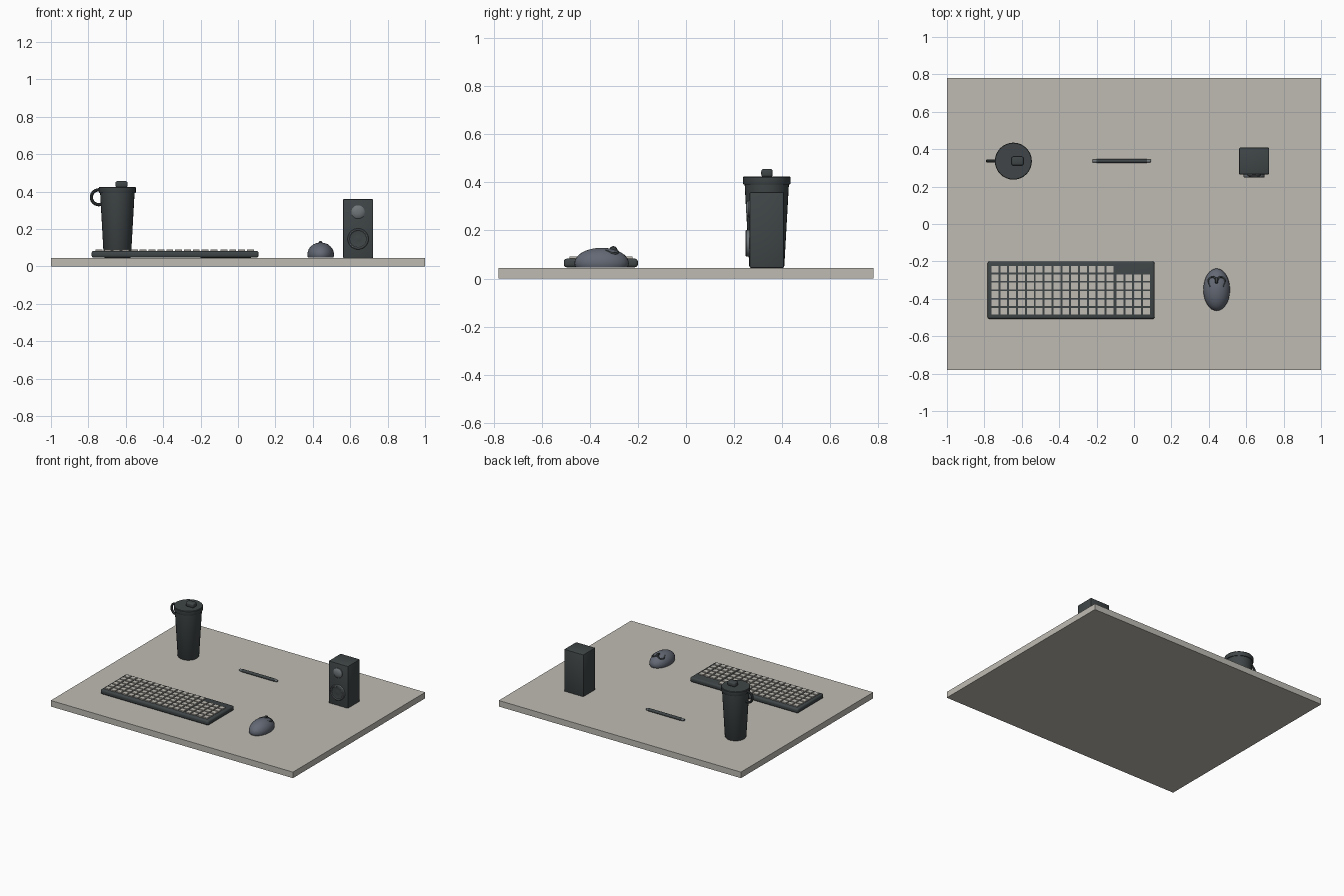
import bpy, bmesh, math
from mathutils import Matrix, Vector

cube = bpy.data.objects.get("Cube")
if cube:
    bpy.data.objects.remove(cube, do_unlink=True)


def material(name, r, g, b):
    m = bpy.data.materials.new(name)
    m.use_nodes = True
    m.diffuse_color = (r, g, b, 1)
    m.node_tree.nodes["Principled BSDF"].inputs["Base Color"].default_value = (r, g, b, 1)
    return m


STONE = material("warm_grey", 0.52, 0.50, 0.45)
DARK = material("charcoal", 0.05, 0.06, 0.063)
BLUE = material("slate_blue", 0.125, 0.14, 0.175)
STEEL = material("mid_grey", 0.16, 0.18, 0.19)
DESK = 0.045


def finish(bm, name, mat, smooth=True):
    bmesh.ops.recalc_face_normals(bm, faces=bm.faces[:])
    mesh = bpy.data.meshes.new(name)
    bm.to_mesh(mesh)
    bm.free()
    obj = bpy.data.objects.new(name, mesh)
    bpy.context.collection.objects.link(obj)
    obj.data.materials.append(mat)
    if smooth:
        bpy.ops.object.select_all(action="DESELECT")
        bpy.context.view_layer.objects.active = obj
        obj.select_set(True)
        bpy.ops.object.shade_smooth_by_angle(angle=math.radians(35))
    return obj


def add_box(bm, lo, hi):
    lo, hi = Vector(lo), Vector(hi)
    size = Matrix.Diagonal((*(hi - lo), 1))
    bmesh.ops.create_cube(bm, size=1, matrix=Matrix.Translation((lo + hi) / 2) @ size)


def box(name, lo, hi, mat, bevel=0, segments=3):
    bm = bmesh.new()
    add_box(bm, lo, hi)
    if bevel:
        bmesh.ops.bevel(bm, geom=bm.edges[:], offset=bevel, segments=segments,
                        profile=0.5, affect="EDGES")
    return finish(bm, name, mat, bevel > 0)


def lathe(name, profile, centre, mat, axis="Z", sides=32):
    """Spin (radius, height) points, then turn the axis to the named direction."""
    turn = {"Z": Matrix(), "X": Matrix.Rotation(math.pi / 2, 4, "Y"),
            "-Y": Matrix.Rotation(math.pi / 2, 4, "X")}[axis]
    bm = bmesh.new()
    rings = []
    for r, h in profile:
        rings.append([bm.verts.new((r * math.cos(i * math.tau / sides),
                                    r * math.sin(i * math.tau / sides), h))
                      for i in range(sides)])
    for a, b in zip(rings, rings[1:]):
        for i in range(sides):
            j = (i + 1) % sides
            bm.faces.new((a[i], a[j], b[j], b[i]))
    bm.faces.new(rings[0])
    bm.faces.new(rings[-1])
    bm.transform(Matrix.Translation(centre) @ turn)
    return finish(bm, name, mat)


# Desk top
box("desk_top", (-1, -0.78, 0), (1, 0.78, DESK), STONE)

# Travel cup with lid, sip cap and ring handle
cup = Vector((-0.645, 0.336, 0))
lathe("cup_body", [(0.068, DESK), (0.073, 0.052), (0.092, 0.392)], cup, DARK)
lathe("cup_lid", [(0.097, 0.392), (0.099, 0.396), (0.099, 0.421), (0.096, 0.425)], cup, DARK)
box("cup_sip_cap", (-0.655, 0.313, 0.422), (-0.59, 0.36, 0.456), DARK, 0.01)
bpy.ops.mesh.primitive_torus_add(major_radius=0.04, minor_radius=0.0085, major_segments=28,
                                 minor_segments=10, location=(-0.744, 0.336, 0.37),
                                 rotation=(math.pi / 2, 0, 0))
handle = bpy.context.object
handle.name = "cup_handle"
handle.data.materials.append(DARK)
bpy.ops.object.shade_smooth_by_angle()

# Keyboard case and keys
box("keyboard_case", (-0.783, -0.508, DESK + 0.002), (0.11, -0.2, 0.083), DARK, 0.012)
bm = bmesh.new()
PITCH_X, PITCH_Y = 0.0473, 0.0453


def key_block(x0, columns, rows):
    for c in range(columns):
        for r in range(rows):
            x, y = x0 + c * PITCH_X, -0.485 + r * PITCH_Y
            add_box(bm, (x, y, 0.078), (x + 0.037, y + 0.035, 0.091))


key_block(-0.762, 14, 6)
key_block(-0.094, 4, 5)
finish(bm, "keyboard_keys", STONE, False)

# Mouse: half ellipsoid shell with a flat underside
mc = Vector((0.442, -0.351, 0.064))
radii = Vector((0.071, 0.113, 0.064))
bm = bmesh.new()
bmesh.ops.create_uvsphere(bm, u_segments=32, v_segments=20, radius=1)
for v in bm.verts:
    v.co = Vector(a * b for a, b in zip(v.co, radii)) + mc
    v.co.z = max(v.co.z, DESK + 0.002)
finish(bm, "mouse_shell", BLUE)


def shell_point(dx, dy):
    k = 1 - (dx / radii.x) ** 2 - (dy / radii.y) ** 2
    return mc + Vector((dx, dy, radii.z * math.sqrt(max(k, 0))))


# Mouse button trims, mirrored about the wheel
for side, label in ((1, "left"), (-1, "right")):
    path = [(0.004, 0.052), (0.014, 0.066), (0.032, 0.066), (0.044, 0.052), (0.036, 0.016)]
    curve = bpy.data.curves.new("mouse_trim", "CURVE")
    curve.dimensions = "3D"
    curve.bevel_depth = 0.005
    curve.bevel_resolution = 2
    curve.resolution_u = 4
    curve.use_fill_caps = True
    spline = curve.splines.new("BEZIER")
    spline.bezier_points.add(len(path) - 1)
    for i, (point, (dx, dy)) in enumerate(zip(spline.bezier_points, path)):
        point.co = shell_point(side * dx, dy)
        point.handle_left_type = point.handle_right_type = "AUTO"
        point.radius = 0.5 if i == len(path) - 1 else 1
    trim = bpy.data.objects.new(label + "_mouse_trim", curve)
    bpy.context.collection.objects.link(trim)
    curve.materials.append(DARK)

# Scroll wheel
lathe("mouse_wheel", [(0.014, -0.008), (0.017, -0.005), (0.017, 0.005), (0.014, 0.008)],
      (mc.x, -0.302, 0.118), DARK, "X", 20)

# Speaker cabinet, tweeter and woofer
box("speaker_cabinet", (0.562, 0.265, DESK), (0.722, 0.408, 0.36), DARK, 0.005, 2)
lathe("speaker_tweeter", [(0.036, -0.002), (0.036, 0.006), (0.028, 0.012), (0.012, 0.016)],
      (0.642, 0.265, 0.291), STEEL, "-Y")
lathe("speaker_woofer_ring", [(0.056, -0.002), (0.056, 0.014), (0.053, 0.017),
                              (0.048, 0.017), (0.045, 0.014), (0.045, 0.001)],
      (0.642, 0.265, 0.147), STEEL, "-Y")
lathe("speaker_woofer_cone", [(0.0455, 0.0), (0.0455, 0.012), (0.02, 0.008), (0.01, 0.01)],
      (0.642, 0.265, 0.147), DARK, "-Y")

# Pen with grey ends
pen = (-0.065, 0.337, DESK + 0.011)
lathe("pen_barrel", [(0.011, -0.135), (0.011, 0.135)], pen, DARK, "X", 16)
lathe("pen_tip", [(0.009, 0.134), (0.009, 0.148), (0.006, 0.157)], pen, STEEL, "X", 16)
lathe("pen_cap", [(0.007, -0.157), (0.009, -0.153), (0.009, -0.134)], pen, STEEL, "X", 16)
